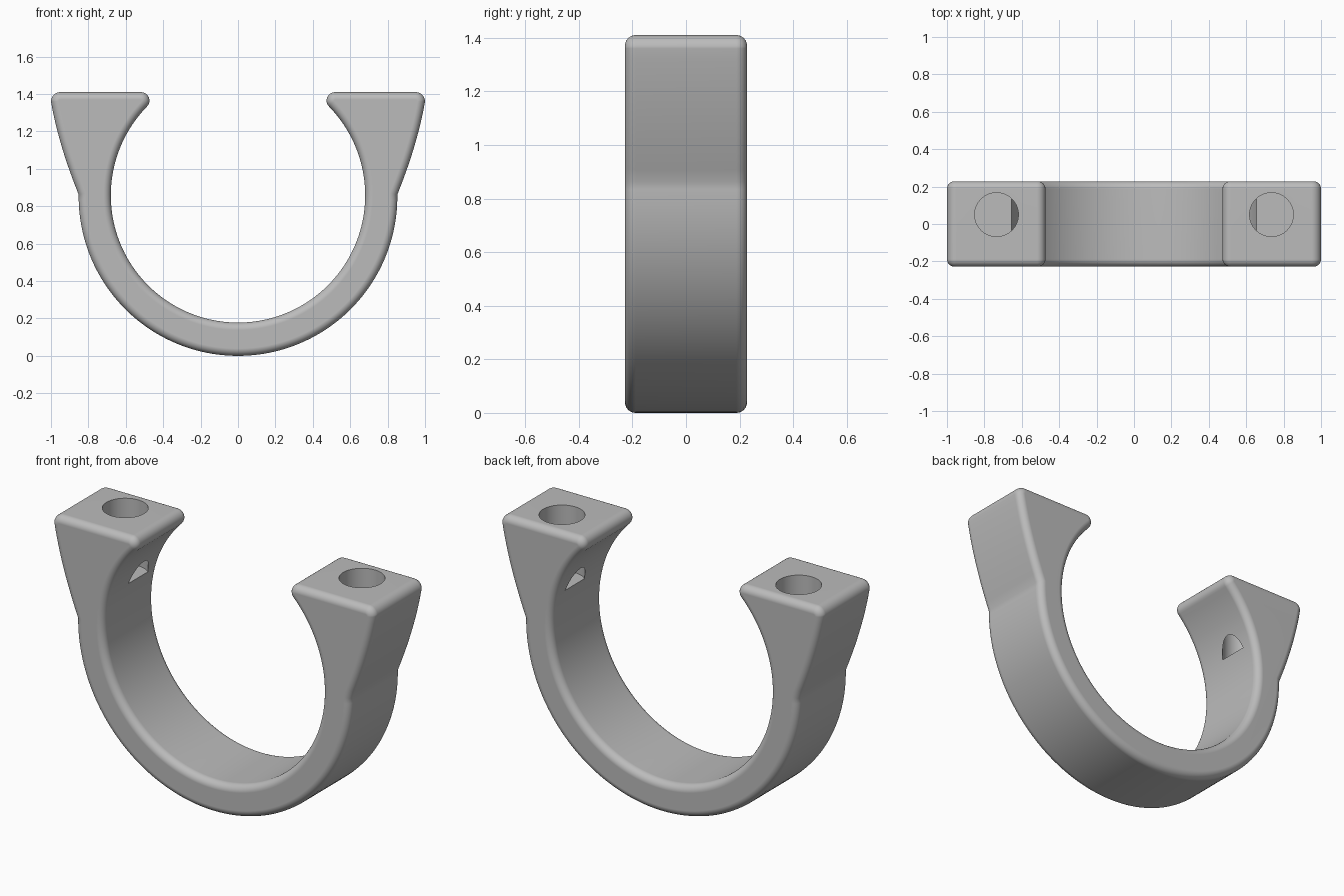
import bpy, bmesh
from math import sin, cos, pi, radians, sqrt, atan2
from mathutils import Vector

cube = bpy.data.objects.get("Cube")
if cube:
    bpy.data.objects.remove(cube)

HALF_DEPTH, EDGE = 0.228, 0.04        # half width along y, edge rounding
OUTER, INNER, INNER_Z = 0.852, 0.68, 0.858
TOP, CORNER, TIP = 1.41, 0.05, 0.045

grey = bpy.data.materials.new("mid grey")
grey.use_nodes = True
colour = (0.5, 0.5, 0.5, 1)
grey.diffuse_color = colour
grey.node_tree.nodes["Principled BSDF"].inputs["Base Color"].default_value = colour


def arc(cx, cz, r, a, b, n):
    angles = [a + (b - a) * i / n for i in range(n + 1)]
    return [Vector((cx + r * cos(t), cz + r * sin(t))) for t in angles]


# Right half of the outline: ring outside, flared flank, pad top, ring inside
def half_outline():
    pts = arc(0, OUTER, OUTER, -pi / 2, radians(0.7), 48)
    p0, p1, p2 = pts[-1], Vector((0.96, 1.13)), Vector((1, TOP - CORNER))
    for i in range(1, 12):
        t = i / 12
        pts.append(p0 * (1 - t) ** 2 + p1 * 2 * t * (1 - t) + p2 * t * t)
    pts += arc(1 - CORNER, TOP - CORNER, CORNER, 0, pi / 2, 8)
    dz = TOP - TIP - INNER_Z
    dx = sqrt((INNER + TIP) ** 2 - dz ** 2)
    lean = atan2(dz, dx)
    pts += arc(dx, TOP - TIP, TIP, pi / 2, pi + lean, 10)
    pts += arc(0, INNER_Z, INNER, lean, -pi / 2, 64)[1:]
    return pts


def inset(pts, d):
    result = []
    for i, p in enumerate(pts):
        a = (p - pts[i - 1]).normalized()
        b = (pts[(i + 1) % len(pts)] - p).normalized()
        na, nb = Vector((-a.y, a.x)), Vector((-b.y, b.x))
        result.append(p + (na + nb) * d / (1 + na.dot(nb)))
    return result


# Clamp body: the outline stacked along y with rounded front and back edges
half = half_outline()
outline = half + [Vector((-p.x, p.y)) for p in reversed(half[1:-1])]
steps = [i * pi / 12 for i in range(7)]
layers = [(-HALF_DEPTH + EDGE * (1 - sin(t)), EDGE * (1 - cos(t))) for t in reversed(steps)]
layers += [(-y, d) for y, d in reversed(layers)]
bm = bmesh.new()
rings = [[bm.verts.new((p.x, y, p.y)) for p in inset(outline, d)] for y, d in layers]
count = len(outline)
for low, high in zip(rings, rings[1:]):
    for i in range(count):
        j = (i + 1) % count
        bm.faces.new((low[i], low[j], high[j], high[i]))
bm.faces.new(rings[0])
bm.faces.new(rings[-1])
bmesh.ops.recalc_face_normals(bm, faces=bm.faces)
mesh = bpy.data.meshes.new("clamp_body")
bm.to_mesh(mesh)
bm.free()
mesh.materials.append(grey)
body = bpy.data.objects.new("clamp_body", mesh)
bpy.context.collection.objects.link(body)

# Blind bolt holes, breaking slightly through the inner wall
cutters = []
for side in (-1, 1):
    bpy.ops.mesh.primitive_cylinder_add(vertices=64, radius=0.117, depth=0.5,
                                        location=(side * 0.735, 0.05, 1.04 + 0.25))
    cutter = bpy.context.object
    cutter.name = "left_hole_cutter" if side > 0 else "right_hole_cutter"
    cutter.data.materials.append(grey)
    cutter.hide_render = True
    cutters.append(cutter)
    cut = body.modifiers.new("bolt_hole", "BOOLEAN")
    cut.operation = "DIFFERENCE"
    cut.solver = "EXACT"
    cut.object = cutter

bpy.ops.object.select_all(action="DESELECT")
body.select_set(True)
bpy.context.view_layer.objects.active = body
for name in [m.name for m in body.modifiers]:
    bpy.ops.object.modifier_apply(modifier=name)
for cutter in cutters:
    bpy.data.objects.remove(cutter)

# Smooth shading with crisp hole rims
bpy.ops.object.shade_smooth_by_angle(angle=radians(30))
weighted = body.modifiers.new("weighted_normals", "WEIGHTED_NORMAL")
weighted.keep_sharp = True
